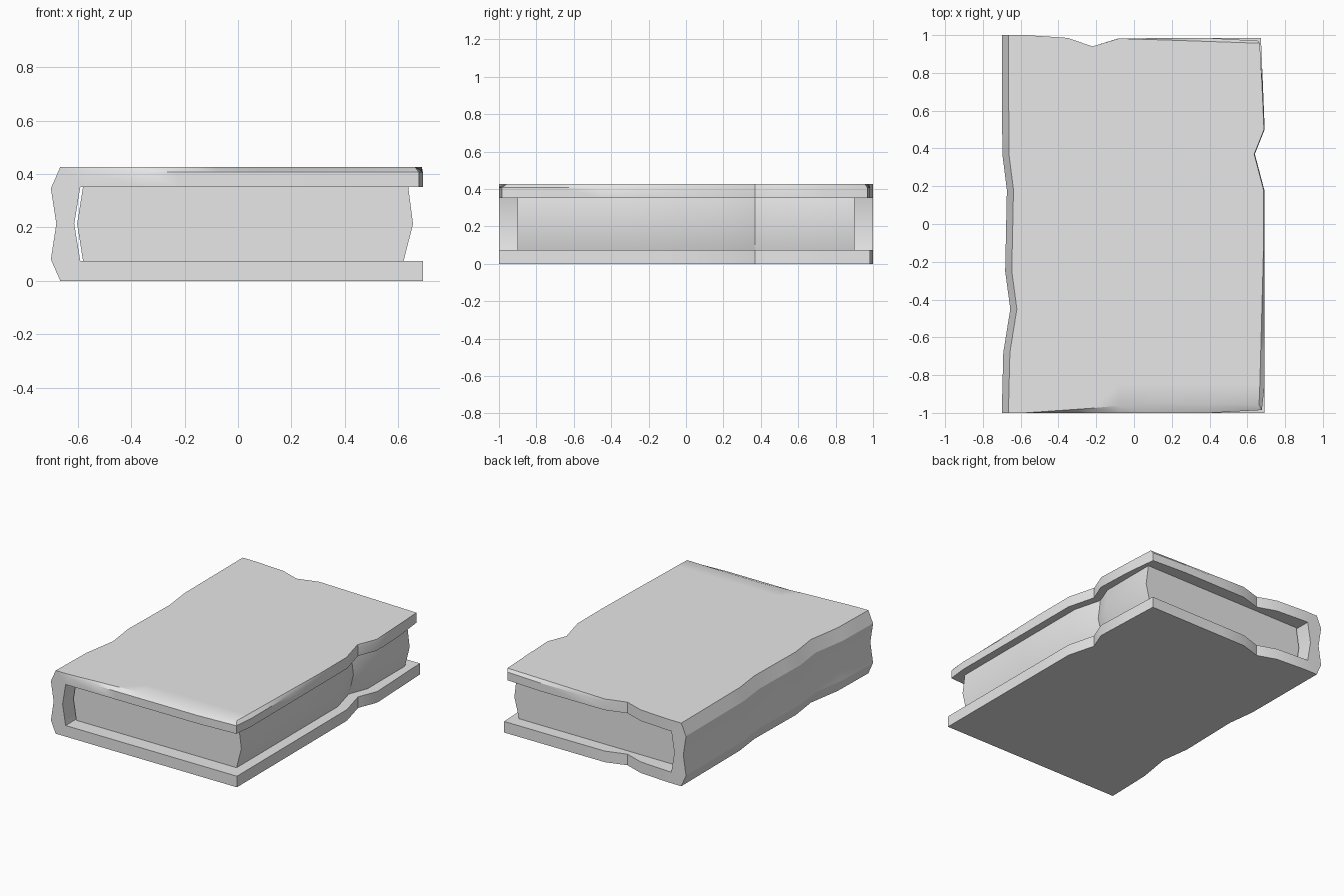
import bpy, math

if "Cube" in bpy.data.objects:
    bpy.data.objects.remove(bpy.data.objects["Cube"], do_unlink=True)

# Single stone-like grey
grey = bpy.data.materials.new("plain_grey")
grey.use_nodes = True
colour = (0.8, 0.8, 0.8, 1)
grey.diffuse_color = colour
grey.node_tree.nodes["Principled BSDF"].inputs["Base Color"].default_value = colour

HEIGHT, BOARD = 0.427, 0.075
MID = HEIGHT / 2


def curve(points, t):
    """Piecewise linear lookup."""
    if t <= points[0][0]:
        return points[0][1]
    for (a, p), (b, q) in zip(points, points[1:]):
        if t <= b:
            return p + (q - p) * (t - a) / (b - a)
    return points[-1][1]


def make_object(name, verts, faces, angle):
    mesh = bpy.data.meshes.new(name)
    mesh.from_pydata(verts, [], faces)
    mesh.materials.append(grey)
    obj = bpy.data.objects.new(name, mesh)
    bpy.context.collection.objects.link(obj)
    bpy.ops.object.select_all(action="DESELECT")
    obj.select_set(True)
    bpy.context.view_layer.objects.active = obj
    bpy.ops.object.mode_set(mode="EDIT")
    bpy.ops.mesh.select_all(action="SELECT")
    bpy.ops.mesh.delete_loose()
    bpy.ops.mesh.select_all(action="SELECT")
    bpy.ops.mesh.normals_make_consistent(inside=False)
    bpy.ops.object.mode_set(mode="OBJECT")
    bpy.ops.object.shade_smooth_by_angle(angle=math.radians(angle))
    return obj


# Worn outlines: fore edge, back edge, spine
FORE = [(-1, .692), (.18, .69), (.37, .64), (.5, .692), (1, .672)]
BACK = [(-.55, 1), (-.35, .985), (-.22, .94), (-.08, .983), (.67, .985)]
SPINE = [(-1, 0), (-.68, .008), (-.45, .045), (-.25, .018), (.18, .027), (.37, .003), (1, 0)]
# Worn bevel widths on the upper board
FRONT_WEAR = [(-.58, 0), (-.22, .025), (.1, .055), (.67, .042)]
BACK_WEAR = [(-.1, 0), (.67, .028)]
FORE_WEAR = [(-1, .03), (-.1, .004), (.5, .004), (1, .006)]

stations = [-1, -.85, -.68, -.45, -.25, -.1, .18, .37, .5, .75, 1]

# Half of the C-shaped section as (outer, inner) pairs, from fore edge to spine
half = [((x, 0), (x, BOARD)) for x in (.69, .4, .1, -.08, -.22, -.35, -.57)]
half += [((-.665, 0), (-.59, BOARD)), ((-.70, .08), (-.592, .085))]
mirrored = [tuple((x, HEIGHT - z) for x, z in pair) for pair in reversed(half)]
section = half + [((-.68, MID), (-.613, MID))] + mirrored
last_i, last_j = len(section) - 1, len(stations) - 1


def cover_point(layer, i, j):
    outer, inner = section[i]
    v = stations[j]
    x, z = inner if layer == 2 else outer
    upper = z > MID
    edge = i in (0, last_i)
    y = v
    if j == last_j:
        y = curve(BACK, x)
    if edge:
        x = curve(FORE, v)
    if x < -.6 and layer < 2:
        x += curve(SPINE, v)
    if layer == 0 and upper:
        # Outer skin pulled in along the worn edges
        if j == 0:
            y += curve(FRONT_WEAR, x)
        if j == last_j:
            y -= curve(BACK_WEAR, x)
        if edge:
            x -= curve(FORE_WEAR, v)
    elif layer == 1:
        z += (-.02 if upper else .012) if x > -.6 else 0
        if x < -.6:
            z += (MID - z) * .02
    if layer > 0 and edge and upper and j in (0, last_j):
        x -= .015
        y -= .015 * v
    return (x, y, z)


# Wrap-around cover: outer skin, rim line and inner skin
index, verts, faces = {}, [], []
for layer in range(3):
    for i in range(last_i + 1):
        for j in range(last_j + 1):
            index[layer, i, j] = len(verts)
            verts.append(cover_point(layer, i, j))
for layer in (0, 2):
    for i in range(last_i):
        for j in range(last_j):
            corners = [(i, j), (i + 1, j), (i + 1, j + 1), (i, j + 1)]
            faces.append([index[layer, a, b] for a, b in corners])
border = [(i, 0) for i in range(last_i)] + [(last_i, j) for j in range(last_j)]
border += [(i, last_j) for i in range(last_i, 0, -1)] + [(0, j) for j in range(last_j, 0, -1)]
for p, q in zip(border, border[1:] + border[:1]):
    for layer in (0, 1):
        faces.append([index[layer, *p], index[layer, *q], index[layer + 1, *q], index[layer + 1, *p]])
make_object("cover", verts, faces, 30)

# Page block with a ridged fore edge and a dent
PAGE_DENT = [(.18, 0), (.37, -.05), (.5, 0)]
page_section = [(-.58, BOARD), (.62, BOARD), (.655, MID), (.637, HEIGHT - BOARD),
                (-.58, HEIGHT - BOARD), (-.602, MID)]
page_stations = [-.9, -.3, .18, .37, .5, .9]
n = len(page_section)
verts, faces = [], []
for y in page_stations:
    for x, z in page_section:
        verts.append((x + (curve(PAGE_DENT, y) if x > 0 else 0), y, z))
for j in range(len(page_stations) - 1):
    for k in range(n):
        a, b = j * n + k, j * n + (k + 1) % n
        faces.append([a, b, b + n, a + n])
faces += [list(range(n)), list(range(len(verts) - n, len(verts)))]
make_object("pages", verts, faces, 30)
